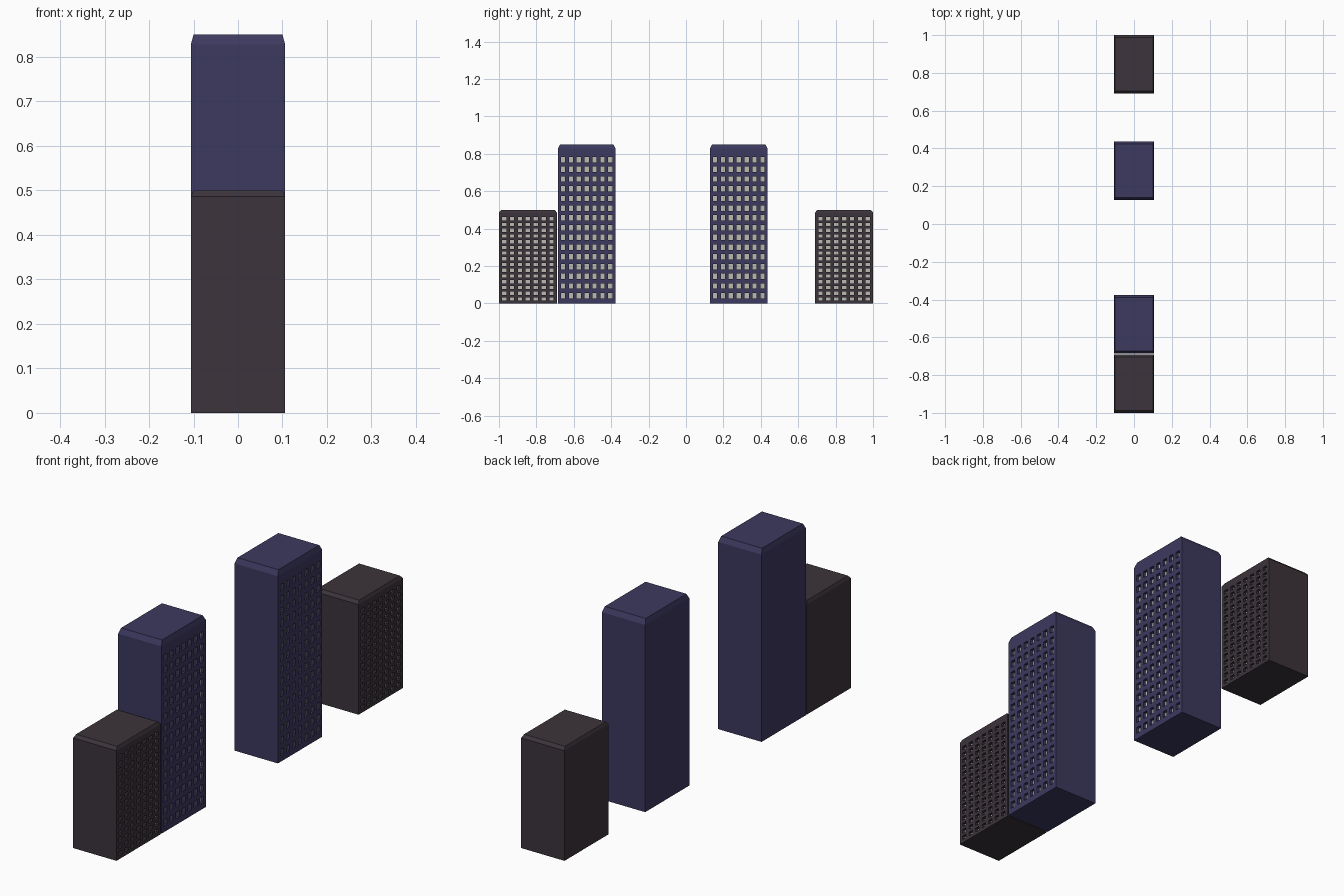
import bpy, bmesh

if "Cube" in bpy.data.objects:
    bpy.data.objects.remove(bpy.data.objects["Cube"])

W, L = 0.106, 0.1545          # half depth (x) and half length (y)
COLS, ROWS = 7, 15
RECESS = 0.013


def material(name, rgb):
    m = bpy.data.materials.new(name)
    m.diffuse_color = (*rgb, 1)
    m.use_nodes = True
    m.node_tree.nodes["Principled BSDF"].inputs["Base Color"].default_value = m.diffuse_color
    return m


navy = material("navy_wall", (0.045, 0.041, 0.112))
brown = material("dark_brown_wall", (0.045, 0.034, 0.044))
glass = material("pale_window", (0.5, 0.5, 0.45))


def breaks(lo, hi, first, step, size, count):
    """Coordinates alternating wall / window along one direction."""
    out = [lo]
    for i in range(count):
        c = first + i * step
        out += [c - size / 2, c + size / 2]
    return out + [hi]


def tower(name, y, height, wall):
    k = height / 0.85
    bm = bmesh.new()
    shoulder = height - 0.0225 * k

    # Shell: base ring, shoulder ring and inset roof ring
    rings = []
    for z, ix, iy in ((0, 0, 0), (shoulder, 0, 0), (height, 0.006, 0.012)):
        a, b = W - ix, L - iy
        rings.append([bm.verts.new(p) for p in
                      ((-a, -b, z), (a, -b, z), (a, b, z), (-a, b, z))])
    bm.faces.new(rings[0][::-1])
    bm.faces.new(rings[2])
    for r in range(2):
        for i in range(4):
            if (r, i) == (0, 1):
                continue            # the window wall goes here
            j = (i + 1) % 4
            bm.faces.new((rings[r][i], rings[r][j],
                          rings[r + 1][j], rings[r + 1][i]))

    # Window wall: grid whose odd cells are windows
    ys = breaks(-L, L, -0.1265, 0.0422, 0.023, COLS)
    zs = breaks(0, shoulder, 0.041 * k, 0.052 * k, 0.029 * k, ROWS)
    grid = [[bm.verts.new((W, a, z)) for a in ys] for z in zs]
    panes = []
    for r in range(len(zs) - 1):
        for c in range(len(ys) - 1):
            f = bm.faces.new((grid[r][c], grid[r][c + 1],
                              grid[r + 1][c + 1], grid[r + 1][c]))
            if r % 2 and c % 2:
                panes.append(f)
    bmesh.ops.remove_doubles(bm, verts=bm.verts[:], dist=1e-5)
    bm.normal_update()

    # Sink the panes into the wall
    bmesh.ops.inset_individual(bm, faces=panes, thickness=0, depth=-RECESS)
    for f in panes:
        f.material_index = 1

    me = bpy.data.meshes.new(name)
    bm.to_mesh(me)
    bm.free()
    me.materials.append(wall)
    me.materials.append(glass)
    ob = bpy.data.objects.new(name, me)
    ob.location.y = y
    bpy.context.collection.objects.link(ob)


tower("low_tower_front", -0.8455, 0.5, brown)
tower("tall_tower_front", -0.531, 0.85, navy)
tower("tall_tower_rear", 0.282, 0.85, navy)
tower("low_tower_rear", 0.8455, 0.5, brown)
